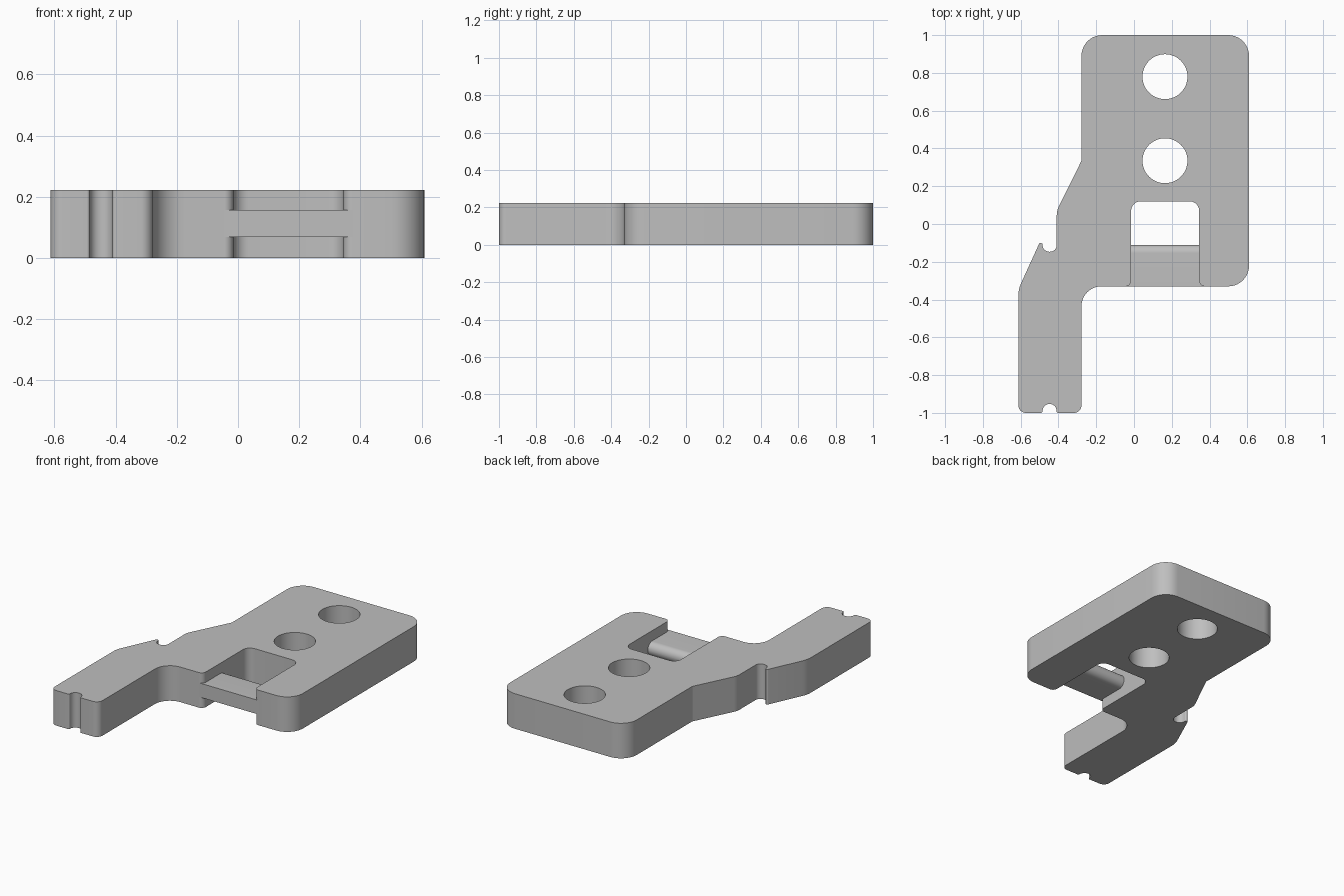
import bpy, bmesh, math
from mathutils import Vector, Matrix

cube = bpy.data.objects.get("Cube")
if cube:
    bpy.data.objects.remove(cube, do_unlink=True)

HEIGHT = 0.222

grey = bpy.data.materials.new("plain grey")
grey.use_nodes = True
grey.diffuse_color = (0.52, 0.52, 0.52, 1)
grey.node_tree.nodes["Principled BSDF"].inputs["Base Color"].default_value = grey.diffuse_color


def rounded(corners, steps=10):
    """Outline points with each (x, y, radius) corner turned into an arc."""
    points = []
    for i, (x, y, r) in enumerate(corners):
        p = Vector((x, y, 0))
        if r == 0:
            points.append(p)
            continue
        before, after = corners[i - 1], corners[(i + 1) % len(corners)]
        u = (Vector((*before[:2], 0)) - p).normalized()
        v = (Vector((*after[:2], 0)) - p).normalized()
        half = u.angle(v) / 2
        centre = p + (u + v).normalized() * (r / math.sin(half))
        setback = r / math.tan(half)
        start = (p + u * setback - centre).normalized()
        end = (p + v * setback - centre).normalized()
        points += [centre + start.slerp(end, k / steps) * r for k in range(steps + 1)]
    return points


def prism(name, points, depth, matrix=Matrix()):
    """Extrude a flat outline and place it with a matrix."""
    bm = bmesh.new()
    face = bm.faces.new([bm.verts.new(p) for p in points])
    extruded = bmesh.ops.extrude_face_region(bm, geom=[face])["geom"]
    top = [g for g in extruded if isinstance(g, bmesh.types.BMVert)]
    bmesh.ops.translate(bm, verts=top, vec=(0, 0, depth))
    # The extrusion can keep or drop the starting face, so close any open end
    rim = [e for e in bm.edges if e.is_boundary]
    if rim:
        bmesh.ops.holes_fill(bm, edges=rim, sides=0)
    bm.transform(matrix)
    bmesh.ops.recalc_face_normals(bm, faces=bm.faces)
    mesh = bpy.data.meshes.new(name)
    bm.to_mesh(mesh)
    bm.free()
    mesh.materials.append(grey)
    obj = bpy.data.objects.new(name, mesh)
    bpy.context.collection.objects.link(obj)
    return obj


def activate(obj):
    bpy.ops.object.select_all(action="DESELECT")
    obj.select_set(True)
    bpy.context.view_layer.objects.active = obj


# Plate with offset arm, open slot and two small notches
plate = prism("plate_with_arm", rounded([
    (-0.278, 1, 0.11), (0.609, 1, 0.11), (0.609, -0.33, 0.11),
    # slot
    (0.345, -0.33, 0.03), (0.345, 0.12, 0.05), (-0.015, 0.12, 0.05), (-0.015, -0.33, 0.03),
    # inner side and end of the arm
    (-0.278, -0.33, 0.105), (-0.278, -1, 0.04),
    (-0.41, -1, 0.01), (-0.41, -0.953, 0.036), (-0.484, -0.953, 0.036), (-0.484, -1, 0.01),
    (-0.612, -1, 0.04),
    # outer side with hooked notch
    (-0.612, -0.345, 0.15), (-0.484, -0.064, 0.01),
    (-0.484, -0.147, 0.036), (-0.409, -0.147, 0.036),
    (-0.409, 0.07, 0.1), (-0.278, 0.335, 0.03),
]), HEIGHT)

# Two round holes
for y in (0.335, 0.78):
    circle = [Vector((0.164 + 0.119 * math.cos(a), y + 0.119 * math.sin(a), -0.1))
              for a in (math.tau * k / 48 for k in range(48))]
    cutter = prism("hole_cutter", circle, HEIGHT + 0.2)
    cutter.hide_render = True
    activate(plate)
    cut = plate.modifiers.new("hole", "BOOLEAN")
    cut.operation, cut.solver, cut.object = "DIFFERENCE", "EXACT", cutter
    bpy.ops.object.modifier_apply(modifier=cut.name)
    bpy.data.objects.remove(cutter, do_unlink=True)

# Strap bar across the slot mouth, rounded at the back
along_x = Matrix(((0, 0, 1, -0.045), (1, 0, 0, 0), (0, 1, 0, 0), (0, 0, 0, 1)))
bar = prism("slot_bar", rounded([
    (-0.33, 0.068, 0), (-0.11, 0.068, 0.044), (-0.11, 0.157, 0.044), (-0.33, 0.157, 0),
]), 0.42, along_x)

for obj in (plate, bar):
    activate(obj)
    bpy.ops.object.shade_smooth_by_angle(angle=math.radians(30))
